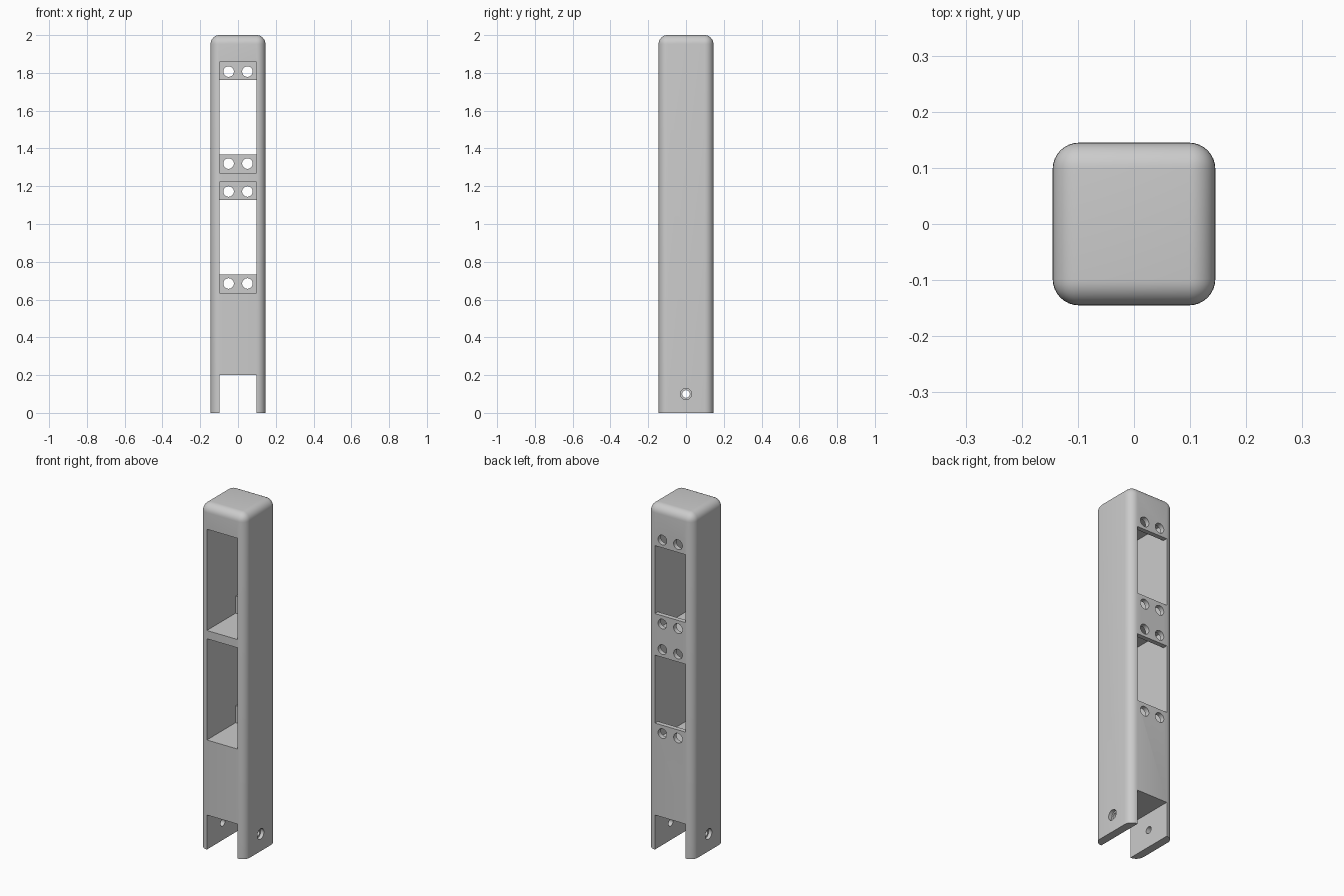
import bpy, bmesh, math

old = bpy.data.objects.get("Cube")
if old:
    bpy.data.objects.remove(old, do_unlink=True)

HALF, HEIGHT, ROUND = 0.145, 2.0, 0.047
OPEN = 0.098      # half width of every opening
PLATE = 0.027     # thickness of the rear plate

grey = bpy.data.materials.new("plain grey")
grey.use_nodes = True
colour = (0.6, 0.6, 0.6, 1)
grey.diffuse_color = colour
grey.node_tree.nodes["Principled BSDF"].inputs["Base Color"].default_value = colour


def make_object(name, bm):
    mesh = bpy.data.meshes.new(name)
    bm.to_mesh(mesh)
    bm.free()
    obj = bpy.data.objects.new(name, mesh)
    bpy.context.collection.objects.link(obj)
    mesh.materials.append(grey)
    return obj


def box_mesh(x, y, z):
    """Box between (low, high) pairs along each axis."""
    bm = bmesh.new()
    bmesh.ops.create_cube(bm, size=1)
    for v in bm.verts:
        v.co = [lo if c < 0 else hi for c, (lo, hi) in zip(v.co, (x, y, z))]
    return bm


# Post with rounded upright and top edges, sharp at the foot
bm = box_mesh((-HALF, HALF), (-HALF, HALF), (0, HEIGHT))
edges = [e for e in bm.edges if max(v.co.z for v in e.verts) > 1]
bmesh.ops.bevel(bm, geom=edges, offset=ROUND, segments=8, profile=0.5, affect='EDGES')
post = make_object("post", bm)


def cut(cutter):
    mod = post.modifiers.new("cut", 'BOOLEAN')
    mod.operation, mod.solver, mod.object = 'DIFFERENCE', 'EXACT', cutter
    bpy.context.view_layer.objects.active = post
    bpy.ops.object.modifier_apply(modifier=mod.name)
    bpy.data.objects.remove(cutter, do_unlink=True)


def cut_box(y, z):
    cut(make_object("box_cutter", box_mesh((-OPEN, OPEN), y, z)))


def cut_round(centre, radius, length, rotation):
    bm = bmesh.new()
    bmesh.ops.create_cone(bm, cap_ends=True, segments=32, radius1=radius,
                          radius2=radius, depth=length)
    cutter = make_object("round_cutter", bm)
    cutter.location, cutter.rotation_euler = centre, rotation
    bpy.context.view_layer.update()
    cut(cutter)


# Two front pockets, each with a rear window and four screw holes
for low, high in ((0.635, 1.222), (1.27, 1.857)):
    cut_box((-0.3, HALF - PLATE), (low, high))
    cut_box((0, 0.3), (low + 0.098, high - 0.095))
    for z in (low + 0.05, high - 0.05):
        for x in (-0.05, 0.05):
            cut_round((x, HALF, z), 0.028, 0.15, (math.pi / 2, 0, 0))

# Slot through the foot and counterbored cross holes
cut_box((-0.3, 0.3), (-0.1, 0.2))
cut_round((0, 0, 0.1), 0.02, 0.5, (0, math.pi / 2, 0))
for side in (-1, 1):
    cut_round((side * HALF, 0, 0.1), 0.03, 0.04, (0, math.pi / 2, 0))

# Smooth rounding with crisp cut edges
bpy.ops.object.select_all(action='DESELECT')
post.select_set(True)
bpy.context.view_layer.objects.active = post
bpy.ops.object.shade_smooth_by_angle(angle=math.radians(30))
